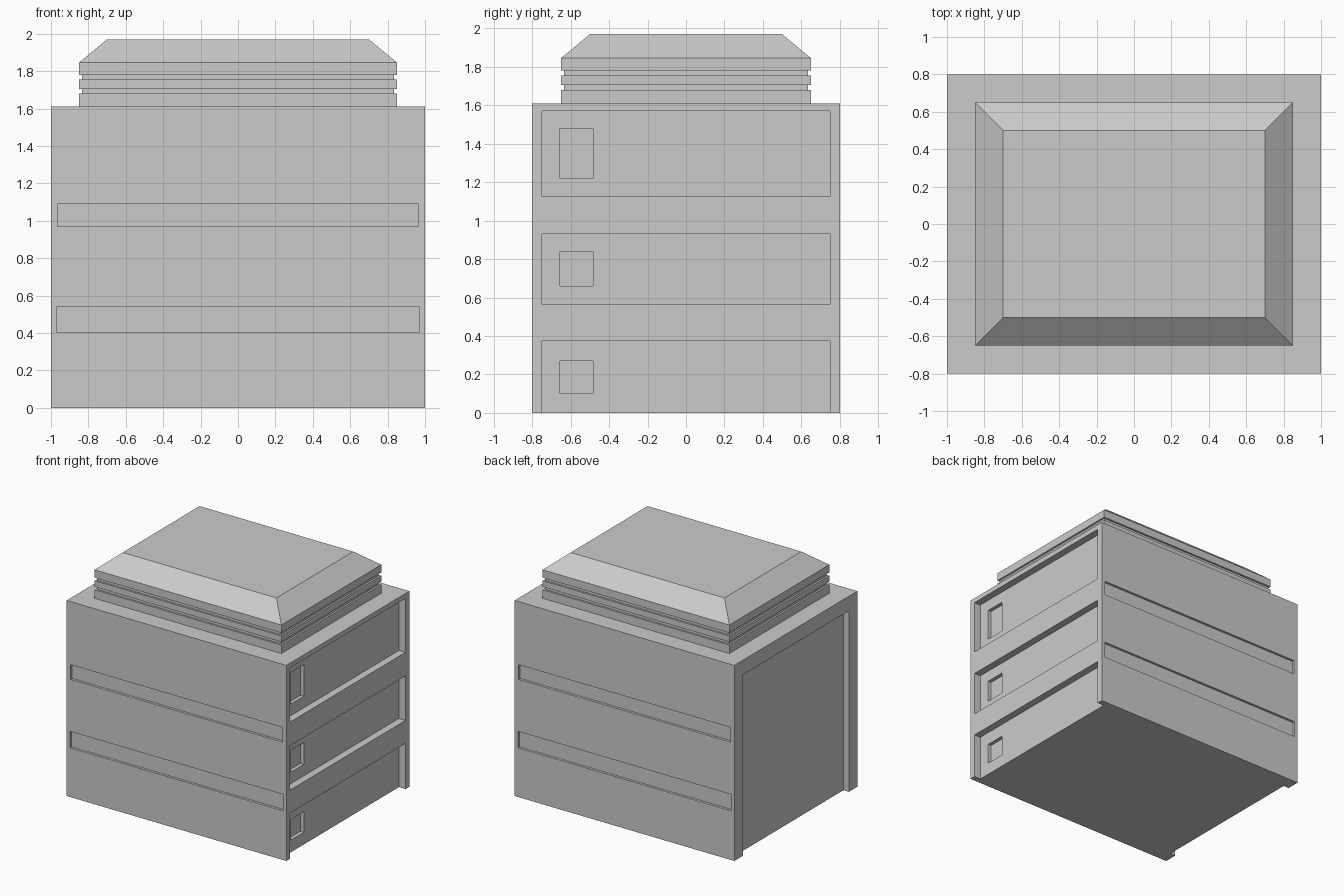
import bpy, bmesh

if "Cube" in bpy.data.objects:
    bpy.data.objects.remove(bpy.data.objects["Cube"])


def new_object(name, bm):
    bmesh.ops.recalc_face_normals(bm, faces=bm.faces)
    mesh = bpy.data.meshes.new(name)
    bm.to_mesh(mesh)
    bm.free()
    obj = bpy.data.objects.new(name, mesh)
    bpy.context.collection.objects.link(obj)
    return obj


def stack(name, rings):
    """Closed solid through rectangular rings (half x, half y, z)."""
    bm = bmesh.new()
    loops = [[bm.verts.new((sx * hx, sy * hy, z))
              for sx, sy in ((-1, -1), (1, -1), (1, 1), (-1, 1))]
             for hx, hy, z in rings]
    for a, b in zip(loops, loops[1:]):
        for i in range(4):
            j = (i + 1) % 4
            bm.faces.new((a[i], a[j], b[j], b[i]))
    bm.faces.new(loops[0][::-1])
    bm.faces.new(loops[-1])
    return new_object(name, bm)


def carve(target, x, y, z):
    """Cut a box given by (min, max) ranges out of the target."""
    bm = bmesh.new()
    bmesh.ops.create_cube(bm, size=1)
    for v in bm.verts:
        v.co = [r[0] if c < 0 else r[1] for c, r in zip(v.co, (x, y, z))]
    cutter = new_object("cutter", bm)
    cutter.hide_render = True
    mod = target.modifiers.new("carve", 'BOOLEAN')
    mod.operation = 'DIFFERENCE'
    mod.solver = 'EXACT'
    mod.object = cutter
    bpy.context.view_layer.objects.active = target
    bpy.ops.object.modifier_apply(modifier=mod.name)
    bpy.data.objects.remove(cutter)


# Main block
body = stack("body", [(1, 0.8, 0), (1, 0.8, 1.61)])

# Long shallow slots on the front and back
for half, z in ((0.965, (0.97, 1.09)), (0.97, (0.405, 0.54))):
    for y in ((-0.9, -0.78), (0.78, 0.9)):
        carve(body, (-half, half), y, z)

# Three recessed panels on the right side, each with a small window
for panel_z, window_z in (((1.125, 1.57), (1.22, 1.48)),
                          ((0.565, 0.93), (0.66, 0.84)),
                          ((-0.1, 0.375), (0.10, 0.27))):
    carve(body, (0.94, 1.1), (-0.75, 0.75), panel_z)
    carve(body, (0.91, 1.05), (-0.655, -0.485), window_z)

# One large opening on the left side, open at the bottom
carve(body, (-1.1, -0.95), (-0.69, 0.69), (-0.1, 1.49))

# Grooved neck and bevelled roof
o, i = (0.85, 0.65), (0.835, 0.635)
stack("roof_cap", [(*o, 1.61), (*o, 1.68), (*i, 1.68), (*i, 1.705),
                   (*o, 1.705), (*o, 1.755), (*i, 1.755), (*i, 1.78),
                   (*o, 1.78), (*o, 1.845), (0.7, 0.5, 1.97)])
